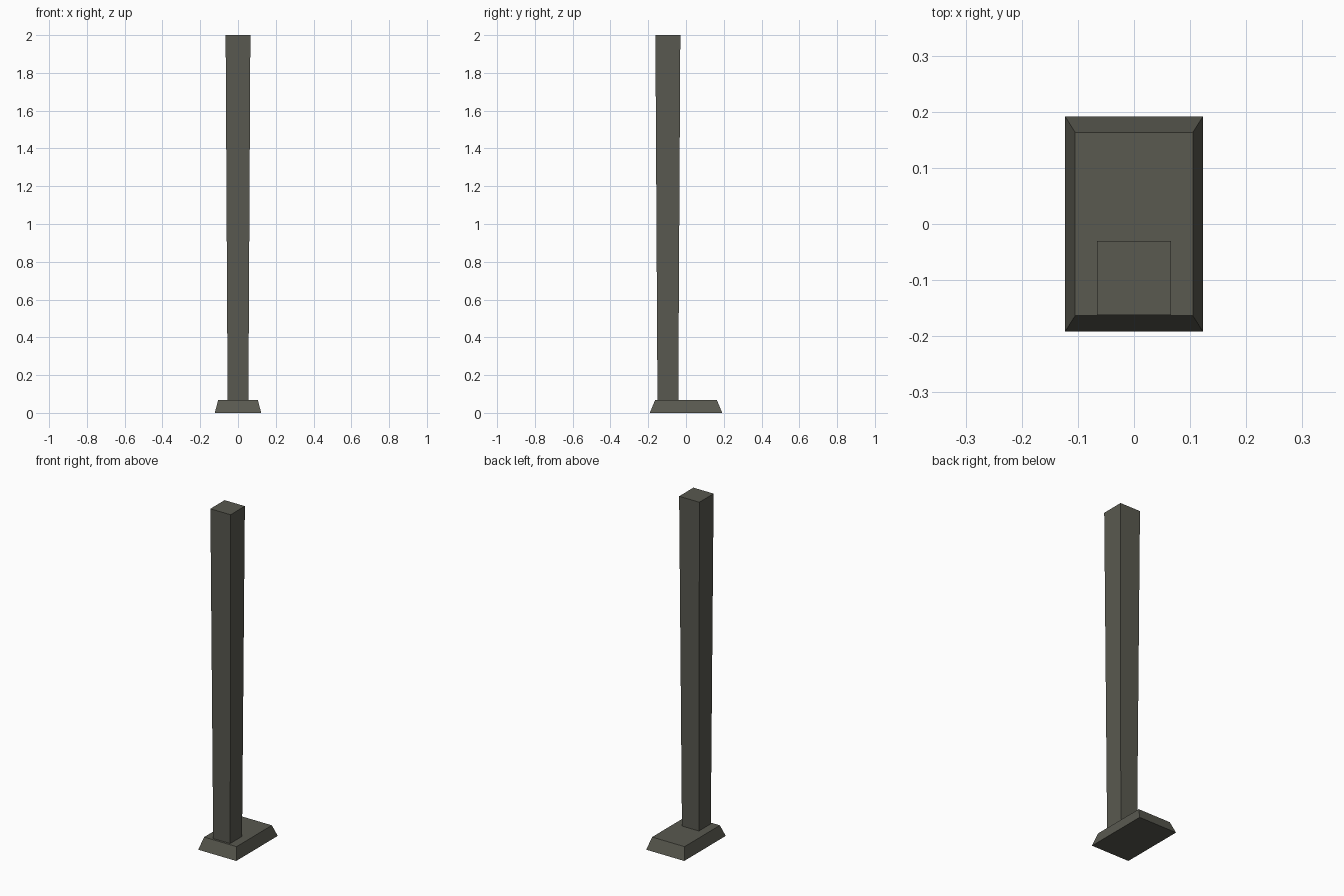
import bpy, bmesh

if "Cube" in bpy.data.objects:
    bpy.data.objects.remove(bpy.data.objects["Cube"])

stone = bpy.data.materials.new("dark_olive_grey")
stone.diffuse_color = (0.1, 0.1, 0.08, 1)
stone.use_nodes = True
stone.node_tree.nodes["Principled BSDF"].inputs["Base Color"].default_value = stone.diffuse_color


def tapered_block(name, y, z0, z1, bottom, top):
    """Four-sided block whose (x, y) size changes from bottom to top."""
    bm = bmesh.new()
    bmesh.ops.create_cube(bm, size=1)
    for v in bm.verts:
        upper = v.co.z > 0
        sx, sy = top if upper else bottom
        v.co = (v.co.x * sx, v.co.y * sy + y, z1 if upper else z0)
    mesh = bpy.data.meshes.new(name)
    bm.to_mesh(mesh)
    bm.free()
    mesh.materials.append(stone)
    obj = bpy.data.objects.new(name, mesh)
    bpy.context.collection.objects.link(obj)
    return obj


# Sloped foot plate
tapered_block("base", 0, 0, 0.068, (0.246, 0.384), (0.21, 0.327))

# Post at the front of the base, widening slightly upwards
tapered_block("post", -0.096, 0.068, 2.0, (0.11, 0.11), (0.131, 0.132))
